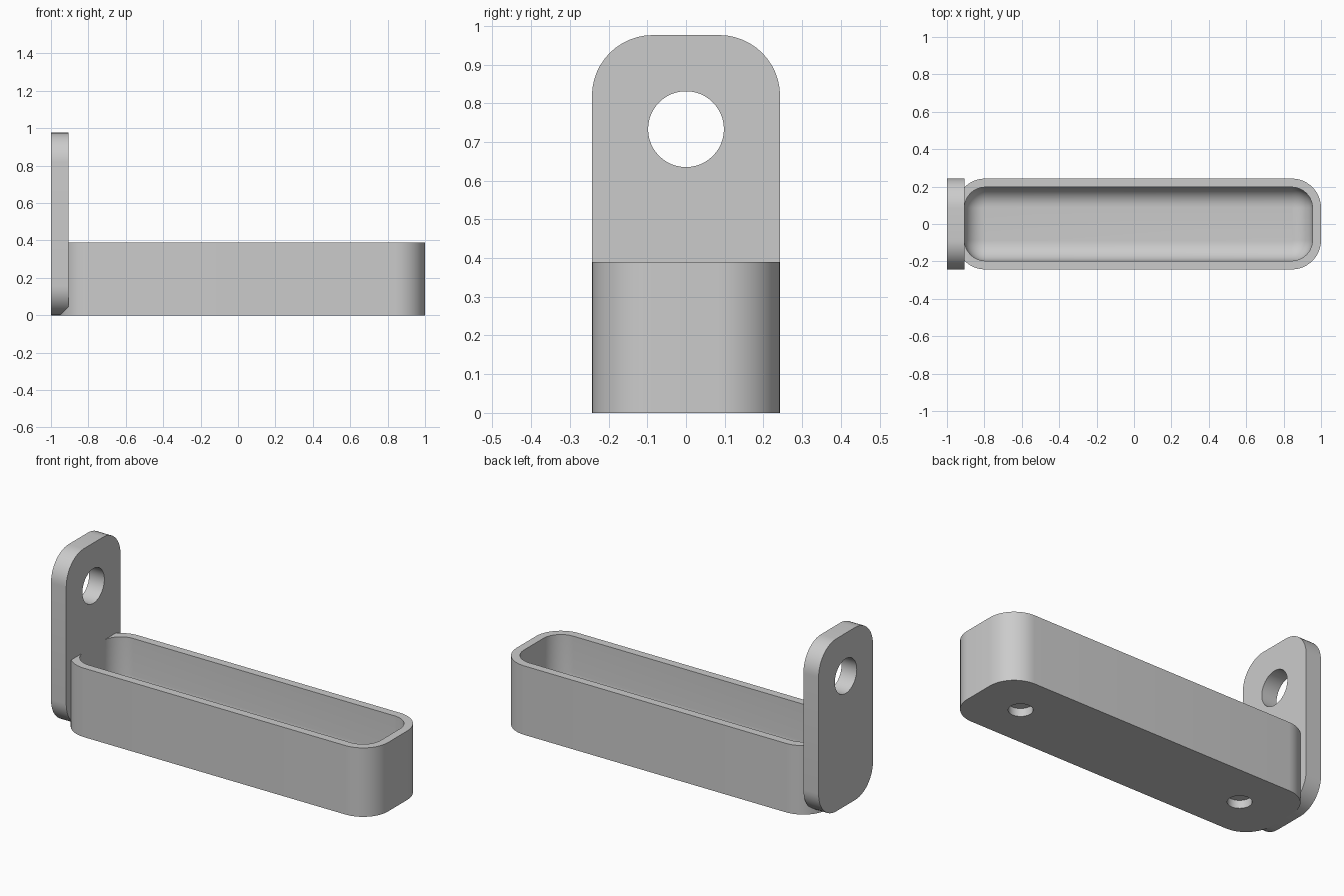
import bpy, bmesh, math

cube = bpy.data.objects.get("Cube")
if cube:
    bpy.data.objects.remove(cube, do_unlink=True)

grey = bpy.data.materials.new("light grey")
grey.use_nodes = True
color = (0.6, 0.6, 0.6, 1)
grey.diffuse_color = color
grey.node_tree.nodes["Principled BSDF"].inputs["Base Color"].default_value = color


def rounded_rect(u0, u1, v0, v1, r, steps=12):
    """Outline of a rectangle with round corners, counter-clockwise."""
    pts = []
    corners = [(u1 - r, v1 - r), (u0 + r, v1 - r), (u0 + r, v0 + r), (u1 - r, v0 + r)]
    for i, (cu, cv) in enumerate(corners):
        for k in range(steps + 1):
            a = math.pi / 2 * (i + k / steps)
            pts.append((cu + r * math.cos(a), cv + r * math.sin(a)))
    return pts


def circle(cu, cv, r, steps=48):
    angles = [2 * math.pi * k / steps for k in range(steps)]
    return [(cu + r * math.cos(a), cv + r * math.sin(a)) for a in angles]


def ring(bm, pts, place):
    return [bm.verts.new(place(u, v)) for u, v in pts]


def skin(bm, a, b):
    """Band of quads between two matching rings."""
    n = len(a)
    for i in range(n):
        j = (i + 1) % n
        bm.faces.new((a[i], a[j], b[j], b[i]))


def fill(bm, rings):
    """Flat face bounded by an outline, with the other rings as holes."""
    edges = []
    for r in rings:
        for i, v in enumerate(r):
            pair = (v, r[(i + 1) % len(r)])
            edges.append(bm.edges.get(pair) or bm.edges.new(pair))
    bmesh.ops.triangle_fill(bm, use_beauty=True, edges=edges)


def finish(bm, name):
    bmesh.ops.recalc_face_normals(bm, faces=bm.faces)
    mesh = bpy.data.meshes.new(name)
    bm.to_mesh(mesh)
    bm.free()
    mesh.materials.append(grey)
    obj = bpy.data.objects.new(name, mesh)
    bpy.context.collection.objects.link(obj)
    bpy.ops.object.select_all(action="DESELECT")
    obj.select_set(True)
    bpy.context.view_layer.objects.active = obj
    bpy.ops.object.shade_smooth_by_angle(angle=math.radians(30))
    return obj


HALF, CORNER = 0.243, 0.157
LEFT, RIGHT, RIM = -0.952, 1.0, 0.39
WALL, FLOOR, FILLET = 0.046, 0.075, 0.105


# Tray: outer wall, flat rim, cavity with a rounded floor, blind holes below
def build_tray():
    bm = bmesh.new()

    def level(inset, z):
        pts = rounded_rect(LEFT + inset, RIGHT - inset, -HALF + inset, HALF - inset, CORNER - inset)
        return ring(bm, pts, lambda u, v: (u, v, z))

    bottom = level(0, 0)
    rings = [bottom, level(0, RIM)]
    for k in range(11):
        if k == 0:
            rings.append(level(WALL, RIM))
        a = math.pi / 2 * k / 10
        rings.append(level(WALL + FILLET * (1 - math.cos(a)),
                           FLOOR + FILLET * (1 - math.sin(a))))
    for a, b in zip(rings, rings[1:]):
        skin(bm, a, b)
    bm.faces.new(rings[-1])

    mouths = []
    for x in (-0.68, 0.73):
        pts = circle(x, 0, 0.062)
        mouth = ring(bm, pts, lambda u, v: (u, v, 0))
        top = ring(bm, pts, lambda u, v: (u, v, 0.045))
        skin(bm, mouth, top)
        bm.faces.new(top)
        mouths.append(mouth)
    fill(bm, [bottom] + mouths)
    return finish(bm, "tray")


# Upright plate with rounded corners and a round through hole
def build_plate():
    bm = bmesh.new()
    outline = rounded_rect(-HALF, HALF, 0, 0.976, CORNER)
    hole = circle(0, 0.733, 0.098)
    sides = []
    for x in (-1.0, -0.905):
        loops = [ring(bm, pts, lambda u, v: (x, u, v)) for pts in (outline, hole)]
        fill(bm, loops)
        sides.append(loops)
    for a, b in zip(*sides):
        skin(bm, a, b)
    return finish(bm, "mounting_plate")


build_tray()
build_plate()
